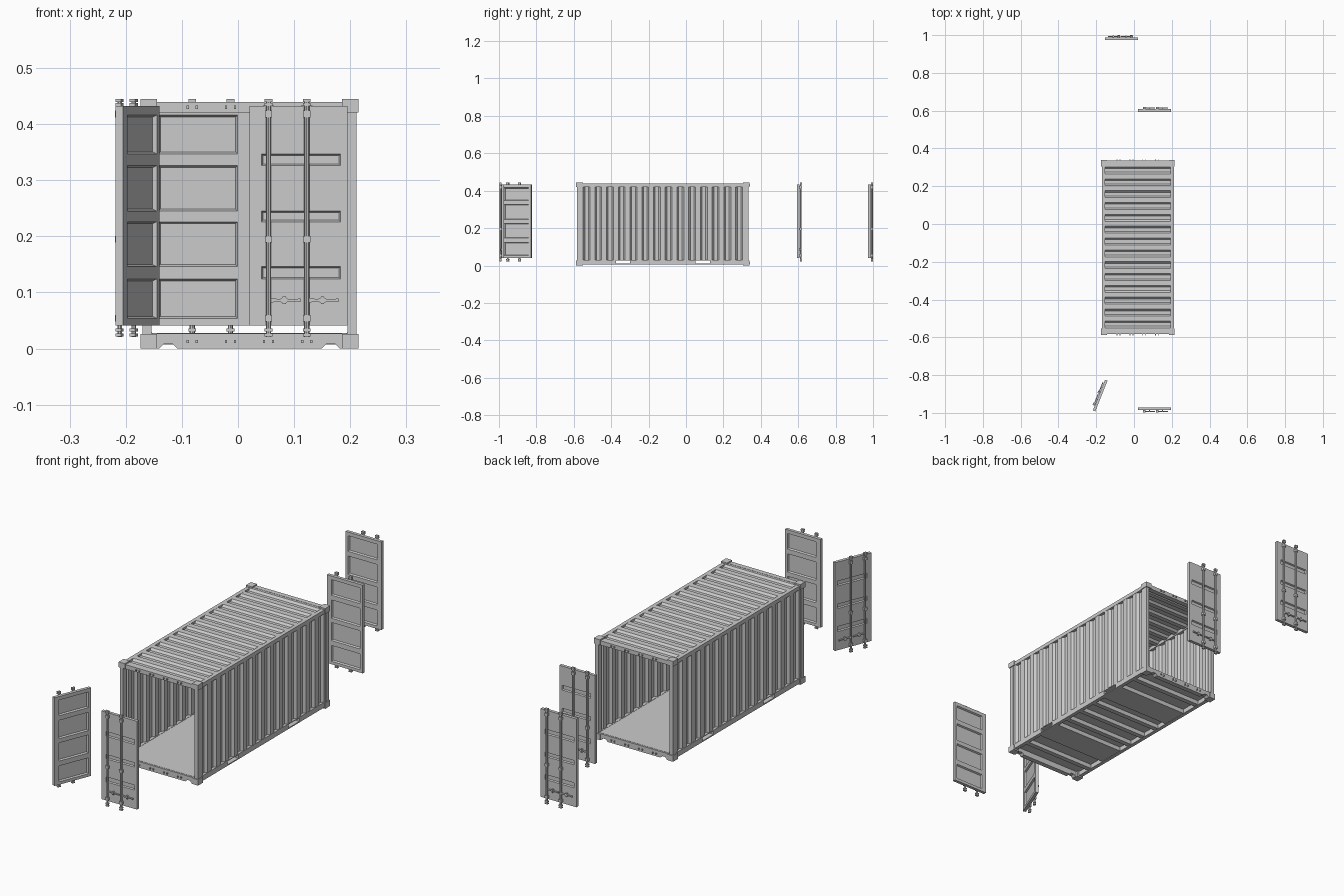
import bpy, bmesh, math
from mathutils import Matrix, Vector

cube = bpy.data.objects.get("Cube")
if cube:
    bpy.data.objects.remove(cube, do_unlink=True)

BODY = Matrix.Translation((0.0205, -0.124, 0))   # container centre
HALF_W, HALF_L, TOP = 0.1945, 0.463, 0.4446
SIGNS = (-1, 1)
ROD_U = (0.034, 0.102)                           # lock rods, from the meeting edge


def finish(name, bm, matrix):
    bmesh.ops.transform(bm, matrix=matrix, verts=bm.verts)
    bmesh.ops.recalc_face_normals(bm, faces=bm.faces)
    mesh = bpy.data.meshes.new(name)
    bm.to_mesh(mesh)
    bm.free()
    obj = bpy.data.objects.new(name, mesh)
    bpy.context.collection.objects.link(obj)
    return obj


def add_box(bm, x, y, z):
    """Box from three (low, high) ranges."""
    size = [b - a for a, b in (x, y, z)]
    mid = [(a + b) / 2 for a, b in (x, y, z)]
    bmesh.ops.create_cube(bm, size=1, matrix=Matrix.Translation(mid) @ Matrix.Diagonal((*size, 1)))


def boxes(name, items, matrix=BODY):
    bm = bmesh.new()
    for item in items:
        add_box(bm, *item)
    return finish(name, bm, matrix)


def span(centre, half):
    return (centre - half, centre + half)


def side_range(s, a, b):
    return tuple(sorted((s * a, s * b)))


def extrude(name, points, vector, matrix=BODY):
    """Closed outline pushed along a vector."""
    bm = bmesh.new()
    face = bm.faces.new([bm.verts.new(p) for p in points])
    result = bmesh.ops.extrude_face_region(bm, geom=[face])
    moved = [g for g in result["geom"] if isinstance(g, bmesh.types.BMVert)]
    bmesh.ops.translate(bm, verts=moved, vec=vector)
    return finish(name, bm, matrix)


def corrugated(name, length, width, depth, count, matrix):
    """Trapezoid-ribbed sheet: runs along y, ribs along x, height in z."""
    bm = bmesh.new()
    pitch = length / count
    path = [(-length / 2, 0)]
    for i in range(count):
        start = -length / 2 + i * pitch
        path += [(start + f * pitch, -h * depth)
                 for f, h in ((0.2, 0), (0.34, 1), (0.66, 1), (0.8, 0))]
    path.append((length / 2, 0))
    rows = [[bm.verts.new((s * width / 2, y, z)) for s in SIGNS] for y, z in path]
    for a, b in zip(rows, rows[1:]):
        bm.faces.new((a[0], a[1], b[1], b[0]))
    obj = finish(name, bm, matrix)
    solid = obj.modifiers.new("thickness", "SOLIDIFY")
    solid.thickness = 0.002
    solid.offset = 0
    return obj


# Corner castings and posts
for sx, side in ((-1, "right"), (1, "left")):
    for sy, end in ((-1, "front"), (1, "back")):
        x = side_range(sx, HALF_W - 0.03, HALF_W)
        y = side_range(sy, HALF_L - 0.035, HALF_L)
        boxes(f"{end}_{side}_castings", [(x, y, (0, 0.026)), (x, y, (0.421, TOP))])
        boxes(f"{end}_{side}_post", [(side_range(sx, 0.175, 0.191),
                                     side_range(sy, HALF_L - 0.026, HALF_L - 0.004),
                                     (0.026, 0.421))])

# End sills with notches, headers and lock keepers
half_sill = [(0.129, 0), (0.138, 0.009), (0.152, 0.009), (0.161, 0), (0.1645, 0), (0.1645, 0.027)]
sill = half_sill + [(-x, z) for x, z in reversed(half_sill)]
for s, end in ((-1, "front"), (1, "back")):
    y0 = s * (HALF_L - 0.004)
    extrude(f"{end}_sill", [(x, y0, z) for x, z in sill], (0, -s * 0.022, 0))
    boxes(f"{end}_header", [((-0.1645, 0.1645), side_range(s, HALF_L - 0.026, HALF_L - 0.004),
                             (0.42, 0.439))])
    keepers = []
    for sx in SIGNS:
        for u in ROD_U:
            for off in (-0.008, 0.008):
                for z in (0.0125, 0.43):
                    keepers.append((span(sx * u + off, 0.002),
                                    side_range(s, HALF_L - 0.004, HALF_L + 0.002),
                                    span(z, 0.003)))
    boxes(f"{end}_lock_keepers", keepers)

# Side walls and roof
WALL_L = 2 * (HALF_L - 0.024)
for s, side in ((-1, "right"), (1, "left")):
    turn = Matrix.Rotation(s * math.pi / 2, 4, "Y")
    corrugated(f"{side}_wall", WALL_L, 0.396, 0.011, 14,
               BODY @ Matrix.Translation((s * 0.189, 0, 0.225)) @ turn)
corrugated("roof", WALL_L, 0.352, 0.009, 14, BODY @ Matrix.Translation((0, 0, 0.437)))

# Side rails, the lower ones opened for the fork pockets
POCKET, POCKET_HALF = 0.213, 0.038
RAIL_END = HALF_L - 0.03
for s, side in ((-1, "right"), (1, "left")):
    x = side_range(s, 0.174, 0.191)
    boxes(f"{side}_top_rail", [(x, (-RAIL_END, RAIL_END), (0.421, 0.438))])
    inner, outer = POCKET - POCKET_HALF, POCKET + POCKET_HALF
    runs = [(-RAIL_END, -outer), (-inner, inner), (outer, RAIL_END)]
    boxes(f"{side}_bottom_rail",
          [(x, (-RAIL_END, RAIL_END), (0.006, 0.011)), (x, (-RAIL_END, RAIL_END), (0.026, 0.029))]
          + [(x, run, (0.011, 0.026)) for run in runs])

# Floor, cross members and fork pocket plates
boxes("floor", [((-0.174, 0.174), (0.01 - HALF_L, HALF_L - 0.01), (0.026, 0.028))])
members = [0] + [s * y for s in SIGNS for y in (0.09, 0.164, 0.262, 0.36)]
boxes("cross_members", [((-0.174, 0.174), span(y, 0.011), (0.007, 0.026)) for y in members])
boxes("fork_pocket_plates", [((-0.174, 0.174), span(s * POCKET, POCKET_HALF), (0.007, 0.01))
                             for s in SIGNS])

# Doors: local x runs from meeting edge to hinge edge, -y is the outside
THICK = 0.014
DOOR_X = (0, 0.0215, 0.1625, 0.175)
DOOR_Z = (0.041, 0.054, 0.124, 0.146, 0.226, 0.245, 0.326, 0.347, 0.416, 0.432)


def door_panel(name, matrix):
    bm = bmesh.new()
    grid = [[bm.verts.new((x, 0, z)) for x in DOOR_X] for z in DOOR_Z]
    for low, high in zip(grid, grid[1:]):
        for i in range(len(DOOR_X) - 1):
            bm.faces.new((low[i], low[i + 1], high[i + 1], high[i]))
    result = bmesh.ops.extrude_face_region(bm, geom=bm.faces[:], use_keep_orig=True)
    moved = [g for g in result["geom"] if isinstance(g, bmesh.types.BMVert)]
    bmesh.ops.translate(bm, verts=moved, vec=(0, THICK, 0))
    bmesh.ops.recalc_face_normals(bm, faces=bm.faces)
    bm.normal_update()
    # Wide recesses inside, narrow ones outside between them
    inside, outside = [], []
    for f in bm.faces:
        c = f.calc_center_median()
        if abs(f.normal.y) < 0.9 or not DOOR_X[1] < c.x < DOOR_X[2]:
            continue
        row = sum(z < c.z for z in DOOR_Z) - 1
        if c.y > THICK / 2 and row % 2 == 1:
            inside.append(f)
        elif c.y < THICK / 2 and row in (2, 4, 6):
            outside.append(f)
    bmesh.ops.inset_individual(bm, faces=inside, thickness=0.005, depth=-0.007)
    bmesh.ops.inset_individual(bm, faces=outside, thickness=0.004, depth=-0.006)
    finish(name, bm, matrix)


def lock_rods(name, matrix):
    bm = bmesh.new()
    for u in ROD_U:
        place = Matrix.Translation((u, -0.006, TOP / 2 + 0.0105))
        bmesh.ops.create_cone(bm, cap_ends=True, segments=8, radius1=0.0045, radius2=0.0045,
                              depth=TOP - 0.021, matrix=place)
        for z in (0.024, 0.033, 0.435, 0.442):       # cams
            add_box(bm, span(u, 0.007), (-0.011, -0.001), span(z, 0.0025))
        for z in (0.054, 0.195, 0.418):              # guides
            add_box(bm, span(u, 0.0065), (-0.012, 0), span(z, 0.006))
    finish(name, bm, matrix)


def handles(name, matrix):
    half = [(0.004, 0.004), (0.02, 0.002), (0.025, 0.005), (0.031, 0.005), (0.035, 0.002),
            (0.057, 0.003)]
    outline = half + [(x, -z) for x, z in reversed(half)]
    for i, u in enumerate(ROD_U):
        extrude(f"{name}_{i + 1}", [(u + x, -0.008, 0.086 + z) for x, z in outline],
                (0, 0.005, 0), matrix)
        boxes(f"{name}_{i + 1}_catch", [(span(u + 0.028, 0.003), (-0.01, 0), span(0.086, 0.007))],
              matrix)


FLIP = Matrix.Diagonal((1, -1, 1, 1))
DOORS = {
    "front_left_door": Matrix.Translation((0.0205, -0.986, 0)),
    "front_right_door": Matrix.Translation((-0.218, -0.987, 0))
    @ Matrix.Rotation(math.radians(68.2), 4, "Z") @ FLIP,
    "back_left_door": Matrix.Translation((0.0205, 0.608, 0)) @ FLIP,
    "back_right_door": Matrix.Translation((0.0205, 0.988, 0)) @ Matrix.Rotation(math.pi, 4, "Z"),
}
for door, place in DOORS.items():
    door_panel(door, place)
    lock_rods(f"{door}_lock_rods", place)
    handles(f"{door}_handle", place)
